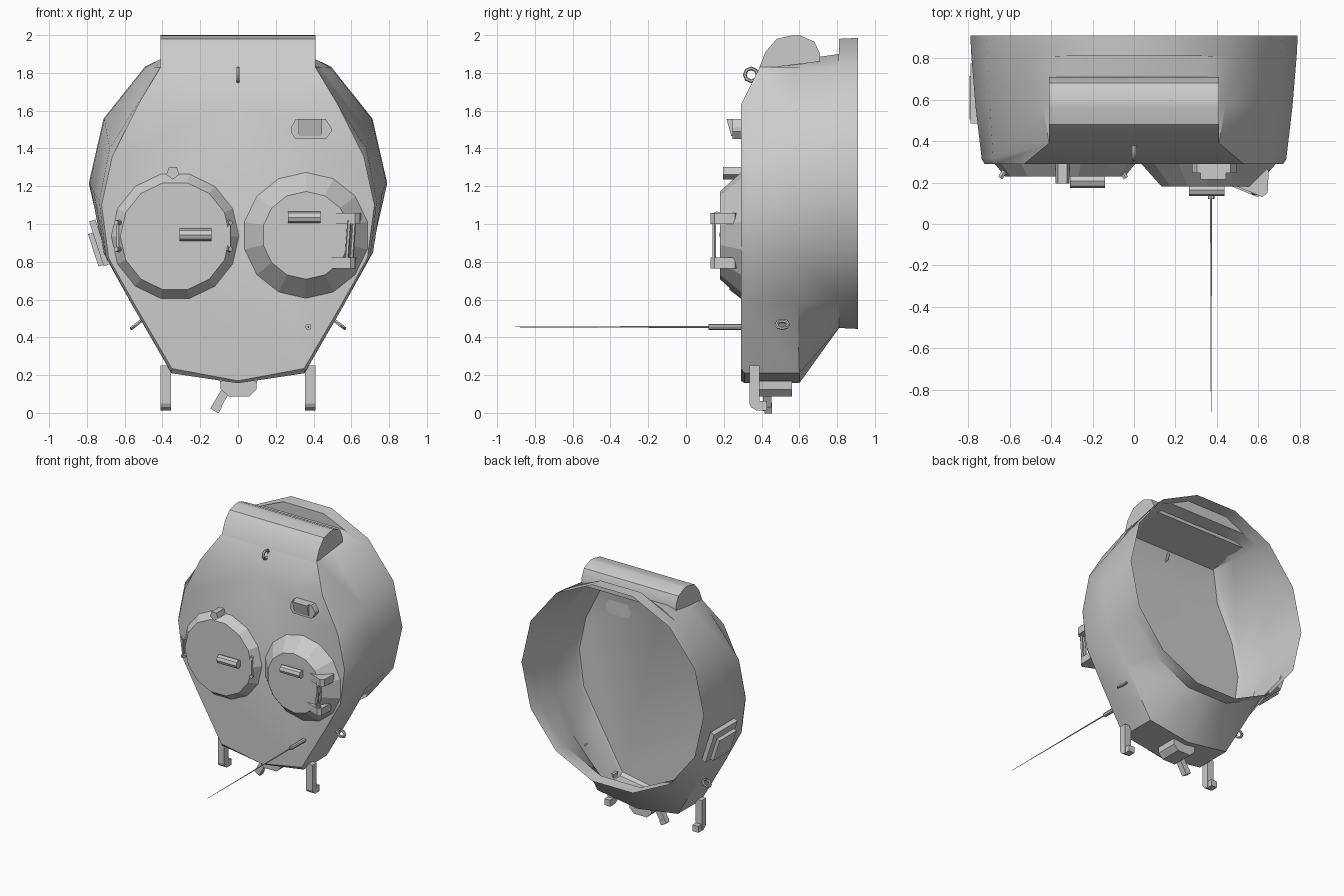
import bpy, bmesh
from math import sin, cos, pi, radians
from mathutils import Vector, Matrix

if "Cube" in bpy.data.objects:
    bpy.data.objects.remove(bpy.data.objects["Cube"])


def finish(name, bm, smooth=None):
    bmesh.ops.recalc_face_normals(bm, faces=bm.faces)
    me = bpy.data.meshes.new(name)
    bm.to_mesh(me)
    bm.free()
    ob = bpy.data.objects.new(name, me)
    bpy.context.collection.objects.link(ob)
    if smooth:
        bpy.ops.object.select_all(action='DESELECT')
        ob.select_set(True)
        bpy.context.view_layer.objects.active = ob
        bpy.ops.object.shade_smooth_by_angle(angle=radians(smooth))
    return ob


def loft(name, rings, cap_start=True, cap_end=True, smooth=None):
    """Skin a series of closed rings with equal point counts."""
    bm = bmesh.new()
    vs = [[bm.verts.new(p) for p in r] for r in rings]
    n = len(vs[0])
    for a, b in zip(vs, vs[1:]):
        for i in range(n):
            j = (i + 1) % n
            bm.faces.new((a[i], a[j], b[j], b[i]))
    if cap_start:
        bm.faces.new(vs[0][::-1])
    if cap_end:
        bm.faces.new(vs[-1])
    bmesh.ops.remove_doubles(bm, verts=bm.verts, dist=0.0001)
    return finish(name, bm, smooth)


def prism(name, pts, axis, a, b, smooth=None):
    place = {'x': lambda p, d: (d, p[0], p[1]),
             'y': lambda p, d: (p[0], d, p[1]),
             'z': lambda p, d: (p[0], p[1], d)}[axis]
    return loft(name, [[place(p, d) for p in pts] for d in (a, b)], smooth=smooth)


def rod(name, p, q, r1, r2=None, sides=8):
    p, q = Vector(p), Vector(q)
    d = q - p
    m = Matrix.Translation((p + q) / 2) @ d.to_track_quat('Z', 'Y').to_matrix().to_4x4()
    bm = bmesh.new()
    bmesh.ops.create_cone(bm, cap_ends=True, segments=sides, radius1=r1,
                          radius2=r1 if r2 is None else r2, depth=d.length, matrix=m)
    return finish(name, bm, 40)


def box(name, c, size, tilt=0):
    """Box tilted about the y axis."""
    bm = bmesh.new()
    m = Matrix.Translation(c) @ Matrix.Rotation(tilt, 4, 'Y') @ Matrix.Diagonal((*size, 1))
    bmesh.ops.create_cube(bm, size=1, matrix=m)
    return finish(name, bm)


def circle(cx, cz, r, y, n=14, phase=0.0):
    return [(cx + r * cos(phase + 2 * pi * i / n), y, cz + r * sin(phase + 2 * pi * i / n))
            for i in range(n)]


def eyelet(name, c, axis, r=0.032, tube=0.01):
    z = Vector(axis).normalized()
    m = Matrix.Translation(c) @ z.to_track_quat('Z', 'Y').to_matrix().to_4x4()
    rings = []
    for i in range(9):
        a = 2 * pi * i / 8
        rings.append([m @ Vector(((r + tube * cos(b)) * cos(a), (r + tube * cos(b)) * sin(a), tube * sin(b)))
                      for b in (0, pi / 3, 2 * pi / 3, pi, 4 * pi / 3, 5 * pi / 3)])
    return loft(name, rings, False, False, 40)


# Open-backed shell: half outlines from top centre to bottom centre, mirrored
def mirrored(half):
    return half + [(-x, y, z) for x, y, z in half[-2:0:-1]]


def base_ring(r, y):
    e = r * cos(pi / 14)
    mid = [(r * sin((i - .5) * pi / 7), y, 1.215 + r * cos((i - .5) * pi / 7)) for i in range(1, 8)]
    return [(0, y, 1.215 + e)] + mid + [(0, y, 1.215 - e)]


face = [(x, .29, z) for x, z in ((0, 1.63), (.30, 1.63), (.53, 1.63), (.665, 1.36), (.722, 1.1),
                                 (.685, .82), (.545, .57), (.35, .235), (0, .17))]
edge = [(0, .39, 1.83), (.25, .39, 1.83), (.41, .39, 1.83), (.68, .315, 1.4), (.735, .315, 1.12),
        (.70, .315, .83), (.56, .315, .57), (.352, .31, .21), (0, .31, .157)]
belly = [(0, .57, 1.865), (.3, .57, 1.865), (.44, .57, 1.83), (.695, .57, 1.48), (.765, .57, 1.17),
         (.715, .57, .85), (.565, .59, .58), (.35, .60, .21), (0, .60, .157)]
ring = base_ring(.785, .81)
neck = [(0, .81, 1.9), (.36, .81, 1.9)] + ring[2:]
loft('turret_shell', [mirrored(h) for h in (face, edge, belly, neck, ring, base_ring(.79, .91))],
     True, False, 35)

# Rounded gun housing at the top
prism('gun_housing', [(.385, 1.82), (.42, 1.91), (.48, 1.98), (.56, 1.998), (.60, 2.0), (.68, 1.965),
                      (.71, 1.9), (.71, 1.86)], 'x', -.41, .41, 35)

# Two round hatches, one low and one raised
loft('left_hatch', [circle(-.333, .935, .338, .29), circle(-.333, .935, .29, .23)], False)
loft('right_hatch', [circle(.36, .94, .333, .29, 14, pi / 2),
                     circle(.36, .94, .232, .18, 14, pi / 2)], False)
rod('left_hatch_grip', (-.31, .207, .943), (-.14, .207, .943), .033)
rod('right_hatch_grip', (.265, .165, 1.035), (.437, .165, 1.035), .031)
for side, x, out in (('outer', -.637, -1), ('inner', -.047, 1)):
    box('left_hatch_handle_' + side, (x, .232, .937), (.013, .018, .15))
    for z in (.867, 1.007):
        rod('left_hatch_handle_lug', (x - out * .012, .255, z), (x + out * .008, .222, z), .014, sides=6)
loft('left_hatch_knob', [circle(-.345, 1.272, .036, y, 5, pi / 2 - pi / 5) for y in (.195, .29)])

# Hinge of the raised hatch
bracket = [(.50, .19), (.50, .18), (.62, .13), (.645, .15), (.65, .26), (.635, .27), (.55, .2)]
for dx, z in ((0, 1.0), (-.025, .765)):
    prism('right_hatch_hinge', [(x + dx, y) for x, y in bracket], 'z', z, z + .057)
for dx in (0, .025):
    rod('right_hatch_hinge_pin', (.575 + dx, .15, .80), (.59 + dx, .15, 1.02), .011, sides=6)

# Sight with its base plate
prism('sight_base', [(.28, 1.485), (.305, 1.45), (.465, 1.45), (.495, 1.49), (.495, 1.51),
                     (.465, 1.555), (.305, 1.555), (.28, 1.51)], 'y', .245, .29)
prism('sight_box', [(.215, 1.555), (.29, 1.555), (.29, 1.465), (.24, 1.465)], 'x', .32, .445)

# Lifting eyes
eyelet('top_lifting_eye', (0, .345, 1.79), (1, 0, 0), .034)
for s in (-1, 1):
    eyelet('side_lifting_eye', (s * .538, .51, .468), (s * .05, 0, .065))

# Aerial
rod('aerial_mount', (.372, .29, .455), (.372, .12, .455), .016)
rod('aerial_whip', (.372, .12, .455), (.372, -.908, .455), .0055, .0015, 6)

# Flap on the left flank
tilt = -radians(18)
box('side_port_plate', (-.733, .63, .90), (.035, .29, .25), tilt)
box('side_port_flap', (-.752, .61, .865), (.03, .21, .18), tilt)

# Feet below the front edge
leg = [(.335, .25), (.39, .25), (.39, .02), (.375, .012), (.345, .03), (.335, .05)]
for s in (-1, 1):
    prism('leg', leg, 'x', s * .355, s * .41)
    box('leg_foot', (s * .383, .405, .037), (.05, .05, .05))
box('slanted_leg', (-.09, .43, .075), (.045, .045, .125), radians(30))
box('slanted_leg_foot', (-.116, .435, .026), (.05, .04, .036), radians(30))

# Cup under the body
prism('bottom_cup', [(-.095, .17), (-.092, .128), (-.05, .087), (.06, .087), (.098, .125), (.10, .17)],
      'y', .39, .56)
